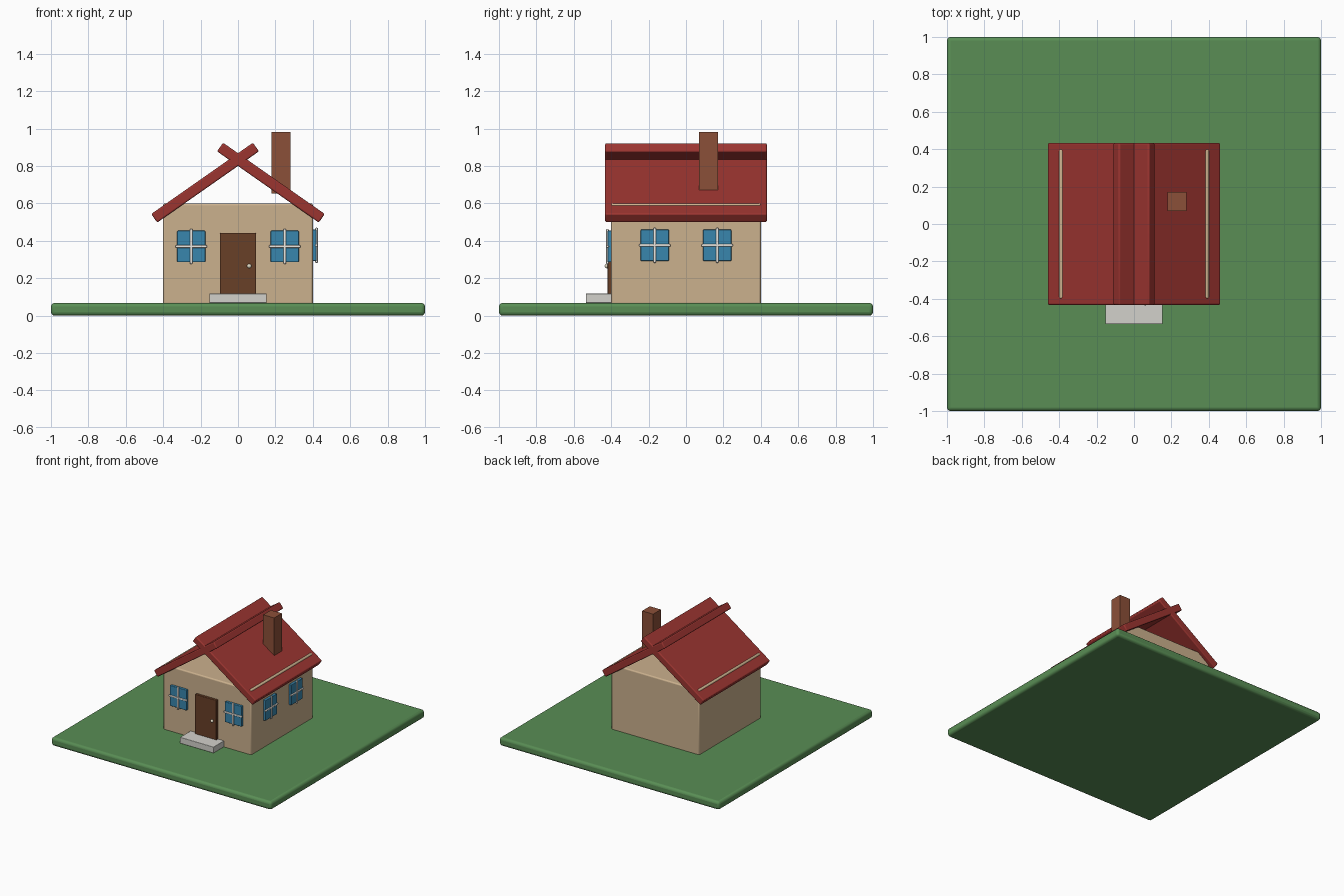
import bpy
from math import radians

if "Cube" in bpy.data.objects:
    bpy.data.objects.remove(bpy.data.objects["Cube"])


def material(name, rgb):
    m = bpy.data.materials.new(name)
    m.diffuse_color = (*rgb, 1)
    m.use_nodes = True
    m.node_tree.nodes["Principled BSDF"].inputs["Base Color"].default_value = m.diffuse_color
    return m


GRASS = material("grass", (0.10, 0.27, 0.09))
PLASTER = material("plaster", (0.60, 0.44, 0.27))
TILE = material("roof_tile", (0.33, 0.035, 0.03))
BRICK = material("brick", (0.26, 0.08, 0.04))
WOOD = material("wood", (0.14, 0.05, 0.02))
GLASS = material("glass", (0.04, 0.24, 0.42))
WHITE = material("white_paint", (0.85, 0.83, 0.78))
STONE = material("stone", (0.65, 0.64, 0.60))
METAL = material("knob_metal", (0.75, 0.70, 0.55))


def box(name, centre, size, mat, bevel=0.0, rot_y=0.0):
    bpy.ops.mesh.primitive_cube_add(size=1, location=centre)
    ob = bpy.context.object
    ob.name = name
    ob.scale = size
    bpy.ops.object.transform_apply(location=False, rotation=False, scale=True)
    ob.rotation_euler.y = rot_y
    ob.data.materials.append(mat)
    if bevel:
        mod = ob.modifiers.new("bevel", "BEVEL")
        mod.width = bevel
        mod.segments = 3
        bpy.ops.object.shade_smooth_by_angle(angle=radians(35))
    return ob


def window(name, centre, side):
    """Glass pane with a cross of bars; side=True turns it to face +x."""
    def part(label, w, h, d, out, mat, bevel=0.0):
        x, y, z = centre
        if side:
            box(f"{name}_{label}", (x + out, y, z), (d, w, h), mat, bevel)
        else:
            box(f"{name}_{label}", (x, y - out, z), (w, d, h), mat, bevel)
    part("glass", 0.15, 0.168, 0.04, 0.0, GLASS, 0.004)
    part("bar_upright", 0.014, 0.188, 0.014, 0.02, WHITE, 0.005)
    part("bar_across", 0.168, 0.014, 0.014, 0.02, WHITE, 0.005)


# Lawn and walls
box("lawn", (0, 0, 0.034), (2, 2, 0.068), GRASS, 0.02)
box("walls", (0, 0, 0.33), (0.8, 0.8, 0.54), PLASTER, 0.01)

# Crossing roof slabs, open at the gables
for s, label in ((-1, "left"), (1, "right")):
    box(f"roof_{label}", (s * 0.176, 0, 0.711), (0.664, 0.865, 0.056),
        TILE, 0.008, s * radians(35))

# Chimney
box("chimney", (0.23, 0.12, 0.817), (0.1, 0.1, 0.33), BRICK)

# Door, knob and step
box("door", (0, -0.405, 0.255), (0.195, 0.03, 0.375), WOOD, 0.004)
bpy.ops.mesh.primitive_uv_sphere_add(segments=16, ring_count=8, radius=0.012,
                                     location=(0.06, -0.423, 0.265))
knob = bpy.context.object
knob.name = "door_knob"
knob.data.materials.append(METAL)
bpy.ops.object.shade_smooth()
box("door_step", (0, -0.46, 0.093), (0.305, 0.15, 0.05), STONE, 0.003)

# Windows on the front and right walls only
for s, label in ((-1, "left"), (1, "right")):
    window(f"front_window_{label}", (s * 0.25, -0.4, 0.37), False)
for s, label in ((-1, "front"), (1, "back")):
    window(f"side_window_{label}", (0.4, s * 0.167, 0.376), True)
